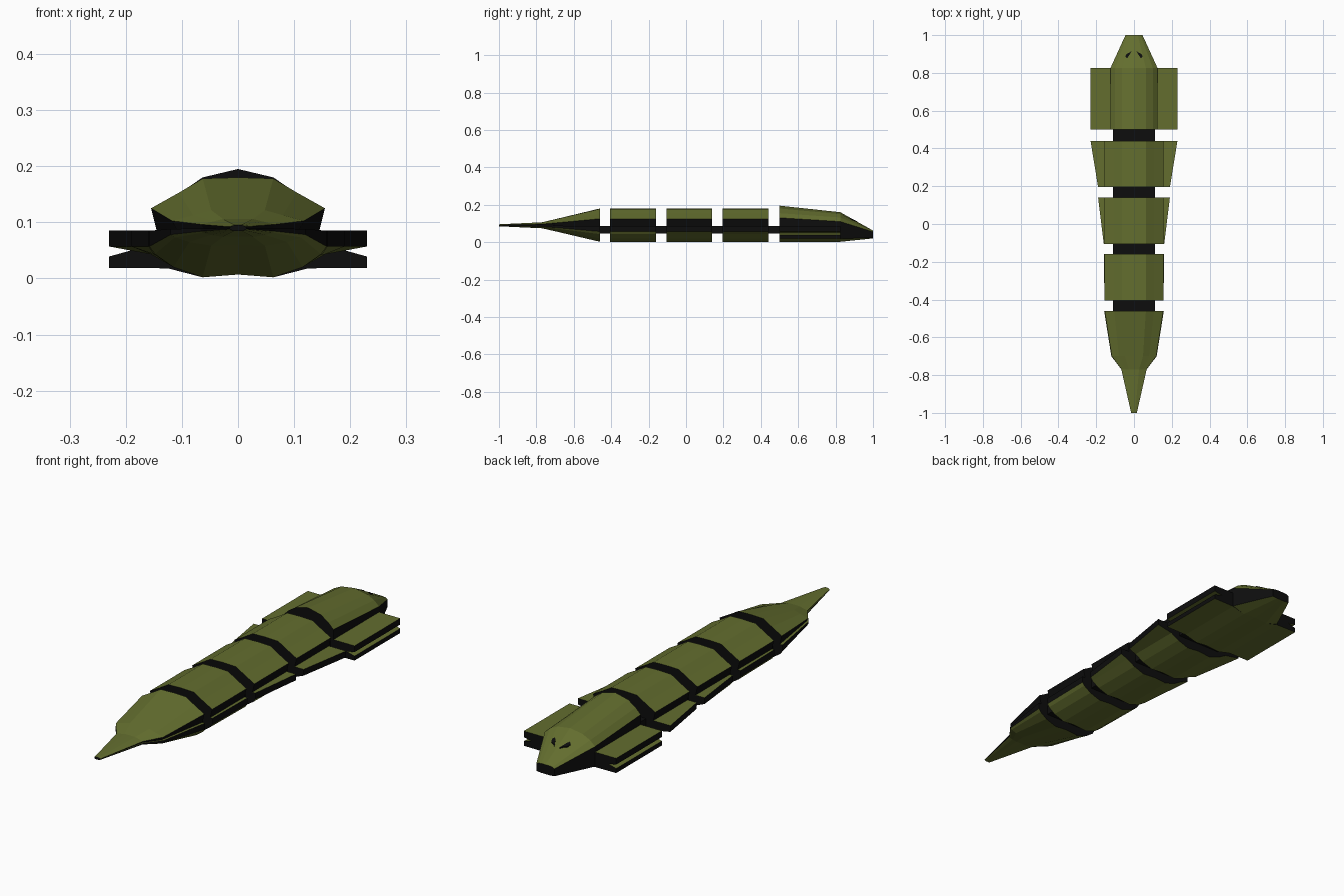
import bpy, bmesh

if "Cube" in bpy.data.objects:
    bpy.data.objects.remove(bpy.data.objects["Cube"])


def material(name, rgb):
    m = bpy.data.materials.new(name)
    m.diffuse_color = (*rgb, 1)
    m.use_nodes = True
    m.node_tree.nodes["Principled BSDF"].inputs["Base Color"].default_value = m.diffuse_color
    return m


OLIVE = material("olive green", (0.125, 0.155, 0.028))
BLACK = material("soft black", (0.004, 0.004, 0.004))


def loft(name, sections, bands):
    """Skin mirrored half profiles along y; bands gives 0 olive / 1 black per strip."""
    bm = bmesh.new()
    rings = []
    for y, half in sections:
        ring = half + [(-x, z) for x, z in reversed(half[1:-1])]
        rings.append([bm.verts.new((x, y, z)) for x, z in ring])
    n = len(rings[0])
    for a, b in zip(rings, rings[1:]):
        for i in range(n):
            j = (i + 1) % n
            f = bm.faces.new((a[i], a[j], b[j], b[i]))
            f.material_index = bands[min(i, n - 1 - i)]
    # black end caps
    for ring in (rings[0], rings[-1]):
        bm.faces.new(ring).material_index = 1
    bmesh.ops.recalc_face_normals(bm, faces=bm.faces)
    finish(name, bm)


def finish(name, bm):
    me = bpy.data.meshes.new(name)
    bm.to_mesh(me)
    bm.free()
    me.materials.append(OLIVE)
    me.materials.append(BLACK)
    ob = bpy.data.objects.new(name, me)
    bpy.context.collection.objects.link(ob)
    return ob


# Body cross-section: domed shell, recessed flank, flange of half width w, belly
def body_profile(w):
    return [(0, .18), (.063, .178), (.105, .153), (.155, .125), (.145, .085),
            (w, .085), (w, .057), (min(w - .01, .155), .043),
            (.115, .02), (.063, .002), (0, .007)]


BODY_BANDS = [0, 0, 0, 1, 0, 1, 0, 0, 0, 0]

# Body segments: front-to-rear ends and flange widths
for k, (y0, w0, y1, w1) in enumerate([(.44, .23, .195, .19),
                                      (.14, .19, -.105, .16),
                                      (-.16, .16, -.405, .156)]):
    loft(f"body_segment_{k + 1}",
         [(y1, body_profile(w1)), (y0, body_profile(w0))], BODY_BANDS)

# Tail: the body section shrinking toward a thin point
base = body_profile(.158)
tail = []
for y, w, k in [(-1, .015, .06), (-.77, .067, .18), (-.7, .12, .36), (-.46, .158, 1)]:
    tail.append((y, [(x * w / .158, .09 + (z - .09) * k) for x, z in base]))
loft("tail", tail, BODY_BANDS)

# Spine linking the segments
bm = bmesh.new()
bmesh.ops.create_cube(bm, size=1)
for v in bm.verts:
    v.co.x *= .22
    v.co.y = v.co.y * 1.05 + .02
    v.co.z = v.co.z * .04 + .065
for f in bm.faces:
    f.material_index = 1
finish("spine", bm)

# Head with notched side fins
fin = [(.125, .085), (.23, .085), (.23, .057), (.19, .05), (.23, .039), (.23, .019),
       (.125, .018), (.063, .002), (0, .007)]
crown_back = [(0, .195), (.063, .18), (.1, .155), (.125, .13)]
crown_front = [(0, .16), (.063, .15), (.1, .132), (.125, .11)]
loft("head", [(.5, crown_back + fin), (.825, crown_front + fin)],
     [0, 0, 0, 1, 0, 1, 0, 0, 1, 0, 0, 0])

# Snout
loft("snout",
     [(.825, crown_front + [(.125, .02), (.063, .002), (0, .007)]),
      (1, [(0, .062), (.02, .062), (.035, .06), (.045, .055),
           (.045, .022), (.02, .02), (0, .02)])],
     [0, 0, 0, 1, 0, 0])


# Height of the snout's top surface
def snout_z(x, y):
    t = (y - .825) / .175
    mid, side, width = .16 - .098 * t, .15 - .088 * t, .063 - .043 * t
    return mid + (side - mid) * abs(x) / width


# Slanted eyes as thin plates
eye = [(.012, .918), (.024, .908), (.04, .9), (.046, .886), (.037, .878), (.027, .89)]
for side, label in ((1, "right"), (-1, "left")):
    bm = bmesh.new()
    low = [bm.verts.new((side * x, y, snout_z(x, y) - .003)) for x, y in eye]
    top = [bm.verts.new((side * x, y, snout_z(x, y) + .004)) for x, y in eye]
    bm.faces.new(low)
    bm.faces.new(top)
    for i in range(len(eye)):
        j = (i + 1) % len(eye)
        bm.faces.new((low[i], low[j], top[j], top[i]))
    for f in bm.faces:
        f.material_index = 1
    bmesh.ops.recalc_face_normals(bm, faces=bm.faces)
    finish(f"{label}_eye", bm)
